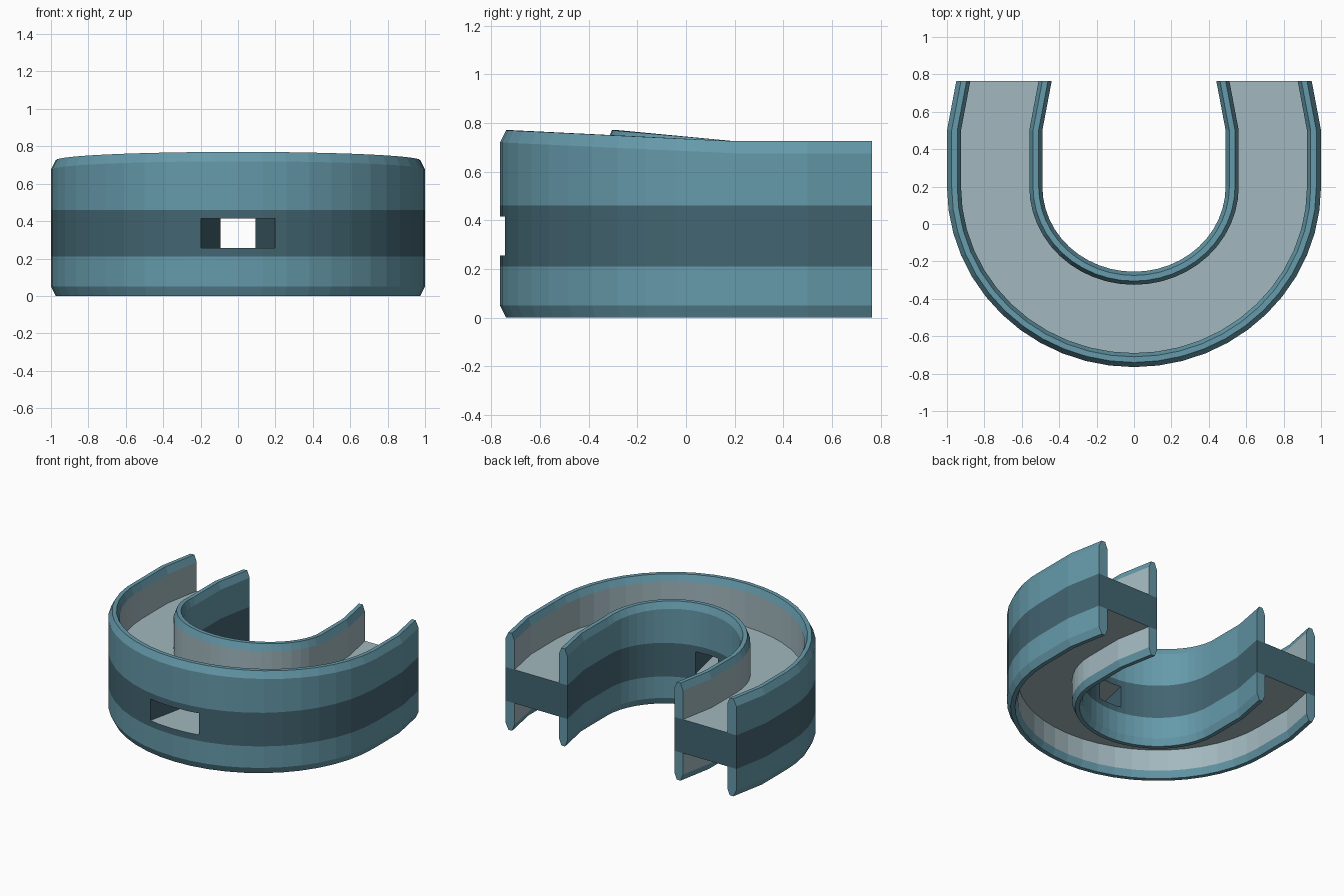
import bpy, bmesh, math

if "Cube" in bpy.data.objects:
    bpy.data.objects.remove(bpy.data.objects["Cube"])


def material(name, rgb):
    m = bpy.data.materials.new(name)
    m.diffuse_color = (*rgb, 1)
    m.use_nodes = True
    m.node_tree.nodes["Principled BSDF"].inputs["Base Color"].default_value = m.diffuse_color
    return m


MATS = [material("wall_blue", (0.13, 0.32, 0.40)),
        material("band_dark", (0.055, 0.13, 0.165)),
        material("channel_grey", (0.36, 0.48, 0.52))]


def make_object(name, bm):
    bmesh.ops.recalc_face_normals(bm, faces=bm.faces[:])
    me = bpy.data.meshes.new(name)
    bm.to_mesh(me)
    bm.free()
    for m in MATS:
        me.materials.append(m)
    ob = bpy.data.objects.new(name, me)
    bpy.context.collection.objects.link(ob)
    return ob


# H-shaped cross-section: (radius, height), two walls joined by a web
PROFILE = [(1, .05), (1, .21), (1, .46), (1, .675), (.975, .725), (.945, .725),
           (.925, .675), (.925, .46), (.56, .46), (.56, .675), (.54, .725),
           (.51, .725), (.49, .675), (.49, .46), (.49, .21), (.49, .05),
           (.51, 0), (.54, 0), (.56, .05), (.56, .21), (.925, .21),
           (.925, .05), (.945, 0), (.975, 0)]
N = len(PROFILE)
BAND = {1, 13}
CHANNEL = {6, 7, 8, 18, 19, 20}

# U-shaped path stations: (cos, sin, straight y, inward shift)
CY, SEG = 0.20, 24
arc = [(math.cos(math.pi * i / SEG), math.sin(math.pi * i / SEG), CY, 0)
       for i in range(SEG + 1)]
stations = ([(1, 0, .765, .05), (1, 0, .5, 0)] + arc
            + [(-1, 0, .5, 0), (-1, 0, .765, .05)])

# Swept body, with the wall tops rising slightly to the front
bm = bmesh.new()
rings = []
for c, s, y, shift in stations:
    rings.append([bm.verts.new((r * c - math.copysign(shift, c),
                                y - (r - 0.035) * s,
                                z + (0.045 * s if z > 0.5 else 0)))
                  for r, z in PROFILE])
for a, b in zip(rings, rings[1:]):
    for i in range(N):
        j = (i + 1) % N
        f = bm.faces.new((a[i], a[j], b[j], b[i]))
        f.material_index = 1 if i in BAND else 2 if i in CHANNEL else 0

# End caps: four wall tips and the dark web band
CAPS = [((0, 1, 20, 21, 22, 23), 0), ((2, 3, 4, 5, 6, 7), 0),
        ((8, 9, 10, 11, 12, 13), 0), ((14, 15, 16, 17, 18, 19), 0),
        ((1, 2, 7, 8, 13, 14, 19, 20), 1)]
for ring in (rings[0], rings[-1]):
    for idx, mat in CAPS:
        bm.faces.new([ring[k] for k in idx]).material_index = mat
body = make_object("mouthguard_body", bm)

# Tapered breathing slot through the front of the web
bm = bmesh.new()
bmesh.ops.create_cube(bm, size=1)
for v in bm.verts:
    front = v.co.y < 0
    v.co = (math.copysign(.211 if front else .083, v.co.x),
            -.80 if front else -.20, .415 if v.co.z > 0 else .255)
bm.normal_update()
for f in bm.faces:
    f.material_index = 2 if abs(f.normal.z) > .9 else 1
cutter = make_object("slot_cutter", bm)
cutter.hide_render = True

mod = body.modifiers.new("slot", 'BOOLEAN')
mod.operation = 'DIFFERENCE'
mod.solver = 'EXACT'
mod.object = cutter
bpy.context.view_layer.objects.active = body
body.select_set(True)
bpy.ops.object.modifier_apply(modifier=mod.name)
bpy.data.objects.remove(cutter)
